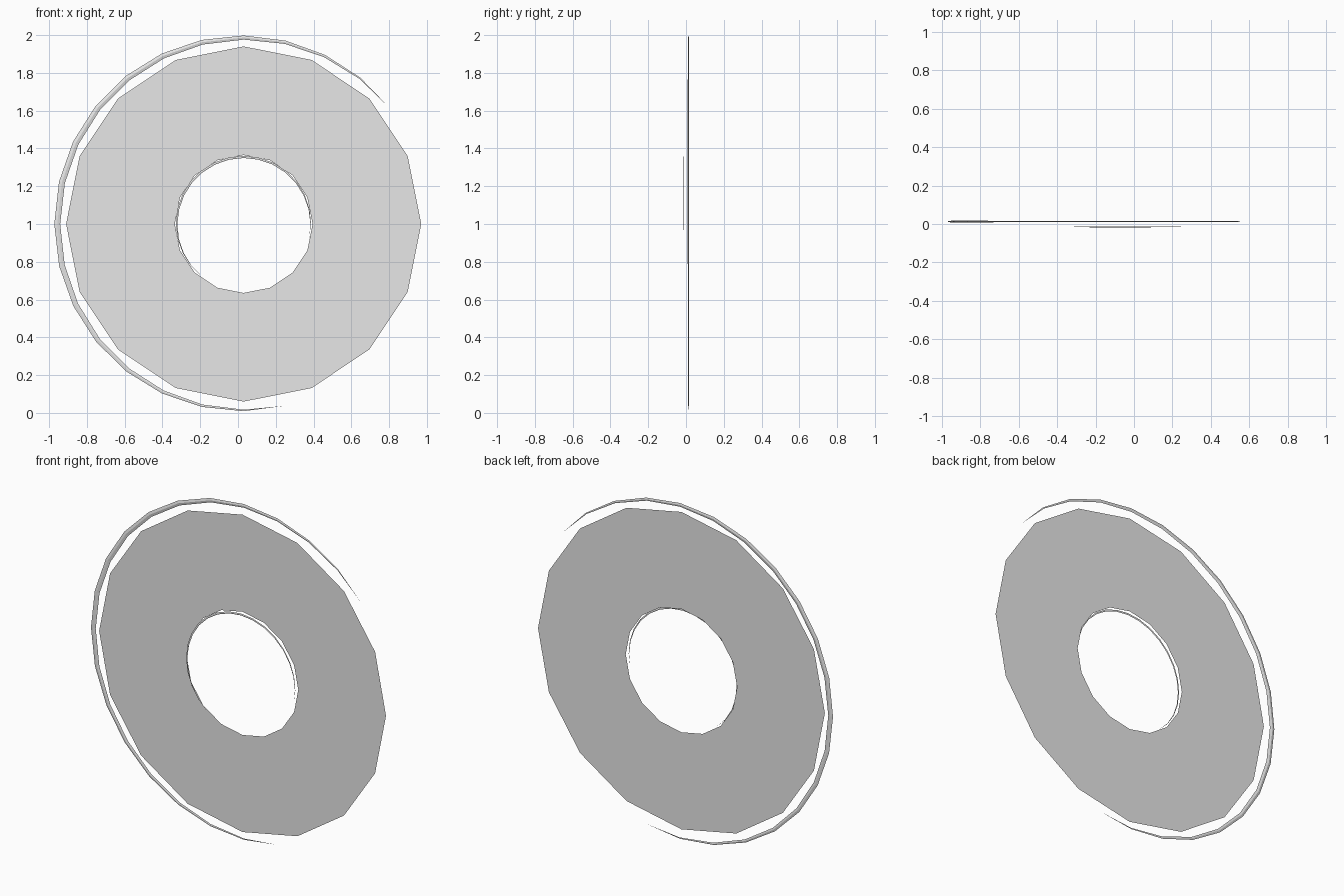
import bpy
import bmesh
from math import sin, cos, pi, radians

cube = bpy.data.objects.get("Cube")
if cube:
    bpy.data.objects.remove(cube, do_unlink=True)

CENTRE_X, CENTRE_Z = 0.03, 1.0

# One pale grey for everything
grey = bpy.data.materials.new("pale_grey")
grey.use_nodes = True
grey.diffuse_color = (0.8, 0.8, 0.8, 1)
grey.node_tree.nodes["Principled BSDF"].inputs["Base Color"].default_value = (0.8, 0.8, 0.8, 1)


def finish(name, bm):
    mesh = bpy.data.meshes.new(name)
    bm.to_mesh(mesh)
    bm.free()
    mesh.materials.append(grey)
    obj = bpy.data.objects.new(name, mesh)
    bpy.context.collection.objects.link(obj)


def polar(bm, radius, angle, y):
    return bm.verts.new((CENTRE_X + radius * cos(angle), y,
                         CENTRE_Z + radius * sin(angle)))


def flat_ring(name, outer, inner, sides):
    bm = bmesh.new()
    rims = [[polar(bm, r, 2 * pi * i / sides, 0) for i in range(sides)]
            for r in (outer, inner)]
    for i in range(sides):
        j = (i + 1) % sides
        bm.faces.new((rims[0][i], rims[0][j], rims[1][j], rims[1][i]))
    finish(name, bm)


def crescent(name, radius, y, half_width, half_depth, start):
    """Thin diamond-section arc that tapers to a point at both ends."""
    steps, turn = 19, 2 * pi / 28
    bm = bmesh.new()
    rows = []
    for i in range(steps + 1):
        angle = start + i * turn
        if i in (0, steps):
            rows.append([polar(bm, radius, angle, y)] * 4)
            continue
        taper = sin(pi * i / steps) ** 0.8
        w, d = half_width * taper, half_depth * taper
        rows.append([polar(bm, radius + dr, angle, y + dy)
                     for dr, dy in ((w, 0), (0, d), (-w, 0), (0, -d))])
    for a, b in zip(rows, rows[1:]):
        for k in range(4):
            n = (k + 1) % 4
            corners = list(dict.fromkeys((a[k], a[n], b[n], b[k])))
            bm.faces.new(corners)
    bmesh.ops.recalc_face_normals(bm, faces=bm.faces)
    finish(name, bm)


# Flat disc with a hole, and the two tapered arcs either side of it
flat_ring("disc", 0.94, 0.365, 16)
crescent("outer_arc", 0.987, 0.013, 0.016, 0.004, radians(38.57))
crescent("inner_arc", 0.355, -0.0155, 0.0058, 0.0015, radians(-12.86))
